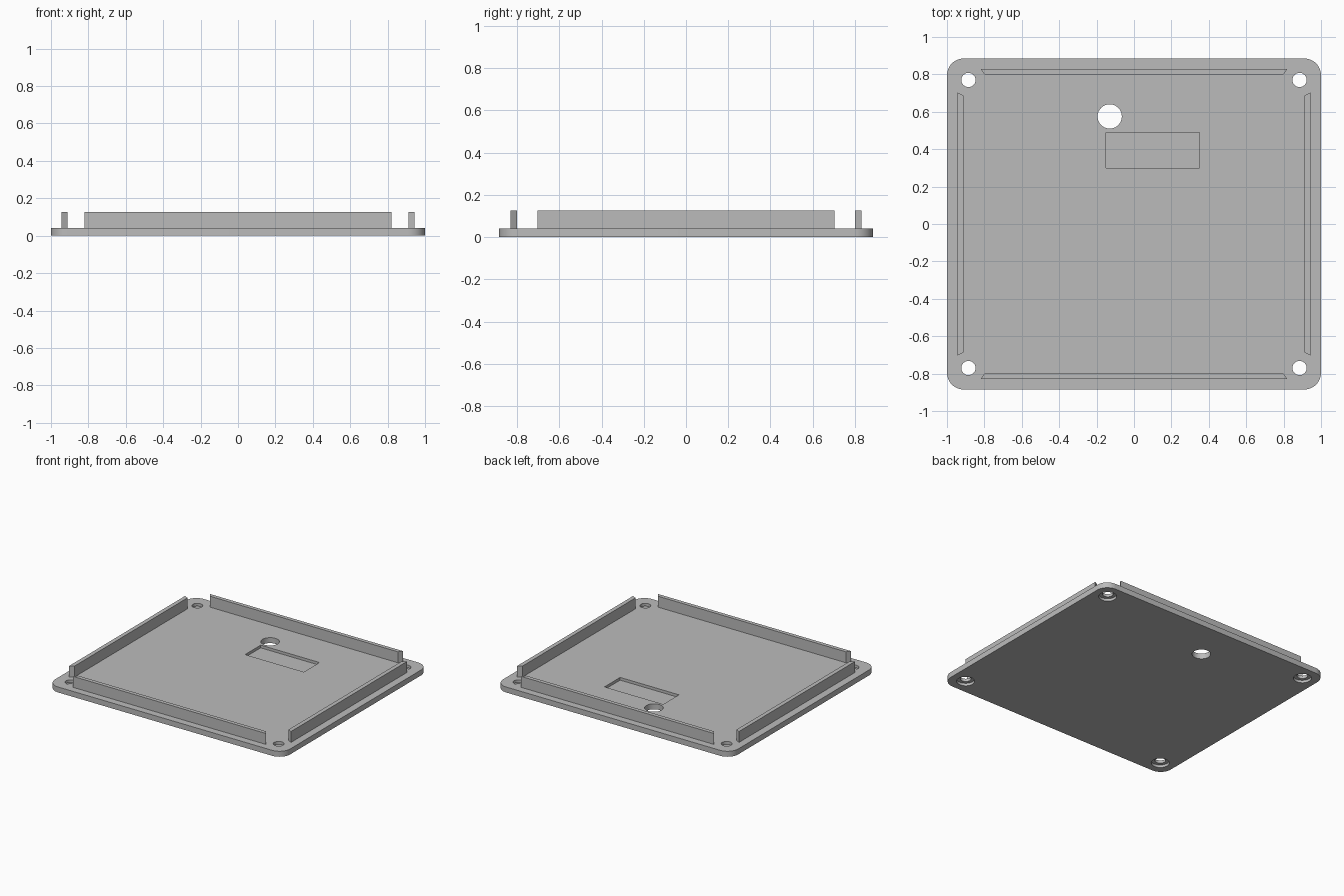
import bpy, bmesh
from math import radians, sin, cos

cube = bpy.data.objects.get("Cube")
if cube:
    bpy.data.objects.remove(cube, do_unlink=True)

HALF_X, HALF_Y, THICK, WALL_TOP = 1.0, 0.885, 0.042, 0.126
CORNER = 0.09

grey = bpy.data.materials.new("plain grey")
grey.use_nodes = True
colour = (0.5, 0.5, 0.5, 1)
grey.diffuse_color = colour
grey.node_tree.nodes["Principled BSDF"].inputs["Base Color"].default_value = colour


def prism(name, outline, z0, z1):
    """Extrude a flat counter-clockwise outline from z0 to z1."""
    bm = bmesh.new()
    base = bm.faces.new([bm.verts.new((x, y, z0)) for x, y in outline])
    top = bmesh.ops.extrude_face_region(bm, geom=[base], use_keep_orig=True)["geom"]
    for v in top:
        if isinstance(v, bmesh.types.BMVert):
            v.co.z = z1
    bmesh.ops.recalc_face_normals(bm, faces=bm.faces)
    mesh = bpy.data.meshes.new(name)
    bm.to_mesh(mesh)
    bm.free()
    obj = bpy.data.objects.new(name, mesh)
    bpy.context.collection.objects.link(obj)
    mesh.materials.append(grey)
    return obj


def arc(x, y, r, start, end, steps):
    angles = [radians(start + (end - start) * i / steps) for i in range(steps + 1)]
    return [(x + r * cos(a), y + r * sin(a)) for a in angles]


def circle(x, y, r):
    return arc(x, y, r, 0, 360, 40)[:-1]


def cut(target, outline, z0, z1):
    """Cut a prism out of the target and discard the cutter."""
    cutter = prism("cutter", outline, z0, z1)
    cutter.hide_render = True
    mod = target.modifiers.new("cut", "BOOLEAN")
    mod.operation, mod.solver, mod.object = "DIFFERENCE", "EXACT", cutter
    bpy.context.view_layer.objects.active = target
    bpy.ops.object.modifier_apply(modifier=mod.name)
    bpy.data.objects.remove(cutter, do_unlink=True)


# Base plate with rounded corners
outline = []
for i, (sx, sy) in enumerate([(1, 1), (-1, 1), (-1, -1), (1, -1)]):
    outline += arc(sx * (HALF_X - CORNER), sy * (HALF_Y - CORNER), CORNER,
                   90 * i, 90 * i + 90, 10)
plate = prism("base_plate", outline, 0, THICK)

# Counterbored screw holes
for sx in (-1, 1):
    for sy in (-1, 1):
        cut(plate, circle(sx * 0.885, sy * 0.77, 0.063), -0.1, 0.02)
        cut(plate, circle(sx * 0.885, sy * 0.77, 0.038), -0.1, 0.1)

# Cable hole and shallow rectangular pocket
cut(plate, circle(-0.13, 0.575, 0.065), -0.1, 0.1)
cut(plate, [(-0.15, 0.30), (0.35, 0.30), (0.35, 0.49), (-0.15, 0.49)], 0.021, 0.1)

# Upright lips with slanted ends
for name, s in (("front_lip", 1), ("back_lip", -1)):
    prism(name, [(s * x, s * y) for x, y in
                 [(-0.82, -0.83), (0.82, -0.83), (0.80, -0.80), (-0.80, -0.80)]],
          THICK, WALL_TOP)
for name, s in (("left_lip", 1), ("right_lip", -1)):
    prism(name, [(s * x, s * y) for x, y in
                 [(0.943, -0.703), (0.943, 0.703), (0.911, 0.687), (0.911, -0.687)]],
          THICK, WALL_TOP)

# Smooth the round walls while keeping crisp edges
bpy.ops.object.select_all(action="DESELECT")
plate.select_set(True)
bpy.context.view_layer.objects.active = plate
bpy.ops.object.shade_smooth_by_angle(angle=radians(30))
